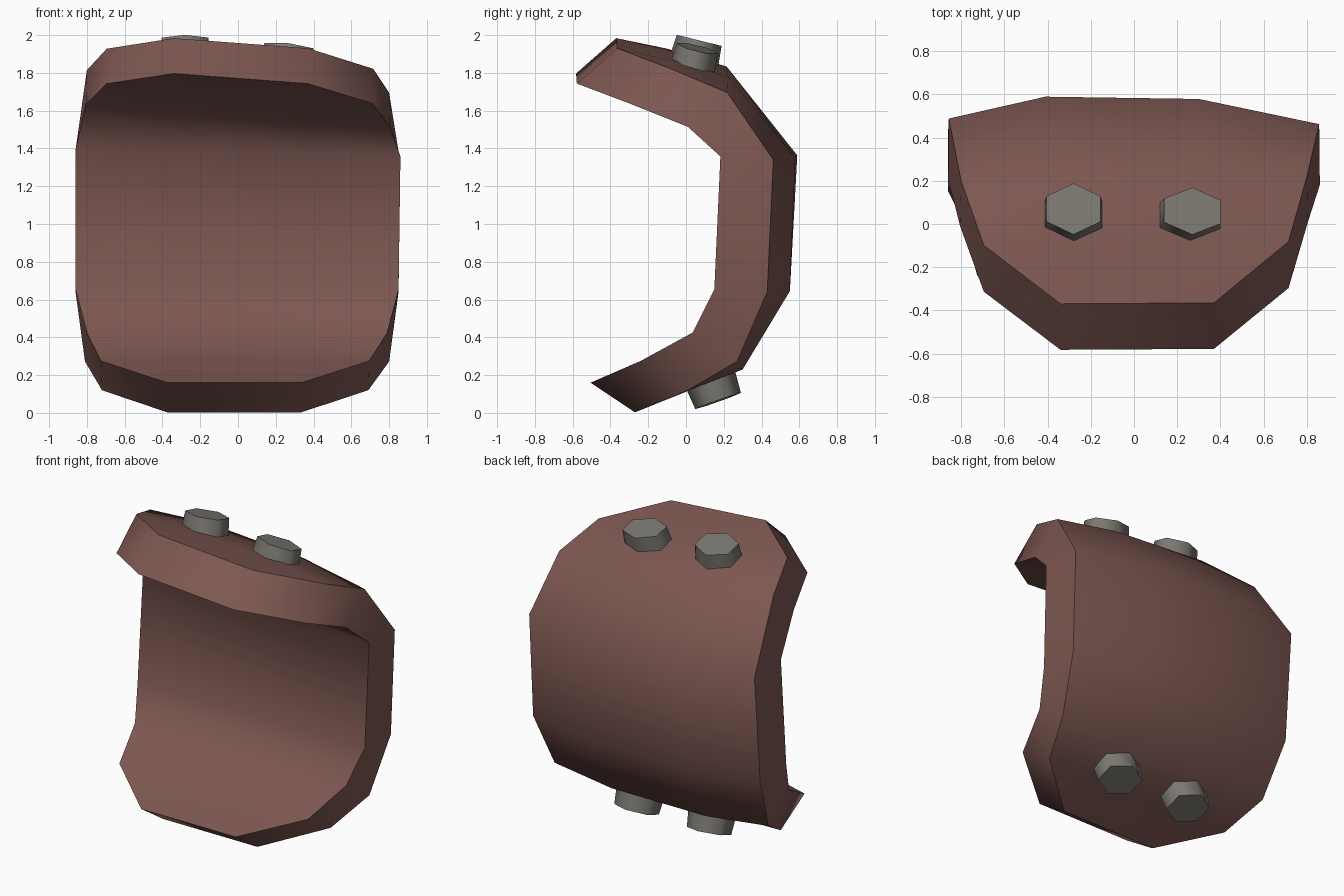
import bpy, bmesh, math
from mathutils import Vector

if "Cube" in bpy.data.objects:
    bpy.data.objects.remove(bpy.data.objects["Cube"])


def material(name, color):
    m = bpy.data.materials.new(name)
    m.diffuse_color = (*color, 1)
    m.use_nodes = True
    m.node_tree.nodes["Principled BSDF"].inputs["Base Color"].default_value = m.diffuse_color
    return m


leather = material("reddish brown", (0.205, 0.096, 0.083))
metal = material("warm grey", (0.198, 0.188, 0.166))


def finish(name, bm, mat, angle):
    bmesh.ops.recalc_face_normals(bm, faces=bm.faces[:])
    mesh = bpy.data.meshes.new(name)
    bm.to_mesh(mesh)
    bm.free()
    mesh.materials.append(mat)
    ob = bpy.data.objects.new(name, mesh)
    bpy.context.collection.objects.link(ob)
    bpy.ops.object.select_all(action='DESELECT')
    ob.select_set(True)
    bpy.context.view_layer.objects.active = ob
    bpy.ops.object.shade_smooth_by_angle(angle=math.radians(angle))
    return ob


# Cross rows from top to bottom: side x, side y, side z, middle y, middle z
OUTER = [(0, 0, 0, -0.367, 1.957),
         (0.705, -0.09, 1.875, -0.07, 1.89),
         (0.80, 0.21, 1.755, 0.22, 1.805),
         (0.857, 0.475, 1.357, 0.583, 1.355),
         (0.855, 0.43, 0.64, 0.55, 0.645),
         (0.805, 0.27, 0.272, 0.30, 0.23),
         (0.705, 0.01, 0.12, 0.02, 0.12),
         (0, 0, 0, -0.27, 0.003)]
INNER = [(0, 0, 0, -0.58, 1.77),
         (0.705, -0.305, 1.69, -0.30, 1.685),
         (0.805, 0.0, 1.575, 0.01, 1.58),
         (0.86, 0.195, 1.375, 0.20, 1.385),
         (0.855, 0.15, 0.655, 0.165, 0.65),
         (0.795, 0.035, 0.425, 0.045, 0.42),
         (0.71, -0.24, 0.275, -0.235, 0.273),
         (0, 0, 0, -0.505, 0.16)]
TILT_Z = [-0.075, -0.075, -0.075, -0.02, 0, 0, 0, 0]   # top leans down to the right
TILT_Y = [0.006, 0.012, 0.012, -0.015, 0, 0, 0, 0]
SHIFT_X = [0.015, 0.01, 0, 0, -0.005, -0.005, -0.015, -0.02]
SHIFT_MID = [0, 0, -0.02, -0.055, -0.03, 0, 0, 0]
MID_X = 0.355


def sheet(bm, rows):
    """Make one curved skin and return its rim in order."""
    grid = []
    for (sx, sy, sz, my, mz), tz, ty, dx, dm in zip(rows, TILT_Z, TILT_Y, SHIFT_X, SHIFT_MID):
        pts = [(dm - MID_X, my, mz), (dm + MID_X, my, mz)]
        if sx:
            pts = [(-sx, sy, sz), *pts, (sx, sy, sz)]
        grid.append([bm.verts.new((x + dx, y + ty * x, z + tz * x))
                     for x, y, z in pts])
    for a, b in zip(grid[1:-2], grid[2:-1]):
        for i in range(3):
            bm.faces.new((a[i], a[i + 1], b[i + 1], b[i]))
    for end, row in ((grid[0], grid[1]), (grid[-1], grid[-2])):
        bm.faces.new((end[0], end[1], row[2], row[1]))
        bm.faces.new((end[0], row[1], row[0]))
        bm.faces.new((end[1], row[3], row[2]))
    return [r[0] for r in grid] + [r[-1] for r in reversed(grid)]


# Curved pad: outer skin, inner skin and the rim between them
bm = bmesh.new()
rim_out, rim_in = sheet(bm, OUTER), sheet(bm, INNER)
n = len(rim_out)
for i in range(n):
    j = (i + 1) % n
    bm.faces.new((rim_out[i], rim_out[j], rim_in[j], rim_in[i]))
finish("curved_pad", bm, leather, 52)


# Hexagonal bolts, slightly wider than deep and flared at the base
def bolt(name, cap, axis, rx, ry, depth=0.2):
    bm = bmesh.new()
    bmesh.ops.create_cone(bm, cap_ends=True, segments=6, radius1=1.13,
                          radius2=1, depth=depth)
    bmesh.ops.translate(bm, verts=bm.verts[:], vec=(0, 0, -depth / 2))
    w = Vector(axis).normalized()
    u = Vector((1, 0, 0))
    u = (u - w * u.dot(w)).normalized()
    v = w.cross(u)
    for p in bm.verts:
        p.co = Vector(cap) + u * p.co.x * rx + v * p.co.y * ry + w * p.co.z
    finish(name, bm, metal, 75)


bolt("top_bolt_left", (-0.28, 0.07, 1.972), (0, 0.24, 0.97), 0.143, 0.122)
bolt("top_bolt_right", (0.27, 0.06, 1.93), (0.11, 0.24, 0.97), 0.152, 0.112)
bolt("bottom_bolt_left", (-0.293, 0.17, 0.063), (-0.03, 0.33, -0.93), 0.143, 0.128)
bolt("bottom_bolt_right", (0.253, 0.17, 0.063), (0.03, 0.33, -0.93), 0.146, 0.128)
